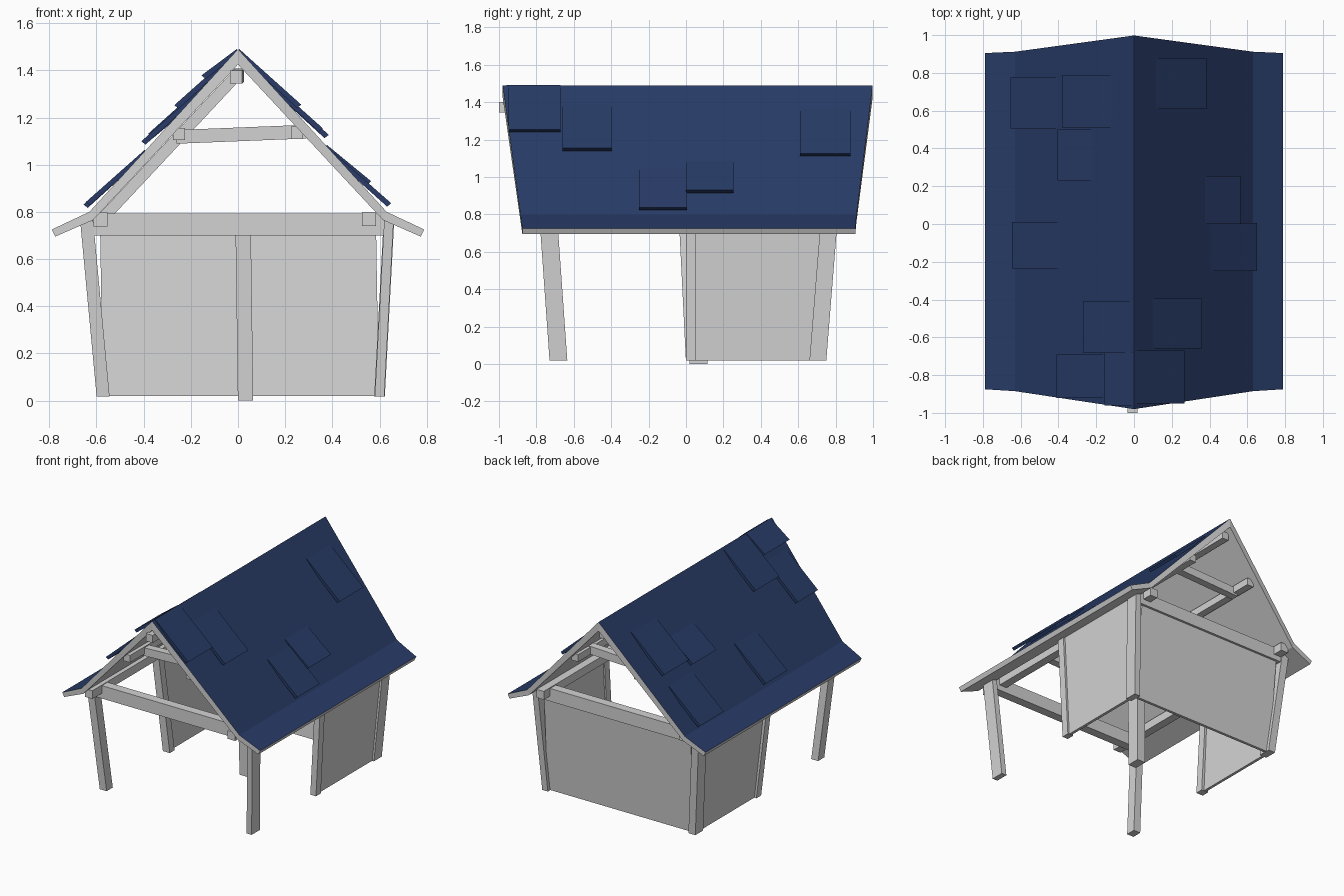
import bpy, bmesh
from mathutils import Vector as V

if "Cube" in bpy.data.objects:
    bpy.data.objects.remove(bpy.data.objects["Cube"])


def material(name, color):
    m = bpy.data.materials.new(name)
    m.diffuse_color = (*color, 1)
    m.use_nodes = True
    m.node_tree.nodes["Principled BSDF"].inputs["Base Color"].default_value = m.diffuse_color
    return m


GREY = material("pale grey wood", (0.65, 0.65, 0.65))
BLUE = material("dark blue roofing", (0.021, 0.044, 0.135))


def finish(name, bm, mats):
    bmesh.ops.recalc_face_normals(bm, faces=bm.faces)
    me = bpy.data.meshes.new(name)
    bm.to_mesh(me)
    bm.free()
    for m in mats:
        me.materials.append(m)
    ob = bpy.data.objects.new(name, me)
    bpy.context.collection.objects.link(ob)
    return ob


def loft(name, ring_a, ring_b, mat):
    """Closed solid between two rings with equal point counts."""
    bm = bmesh.new()
    a = [bm.verts.new(p) for p in ring_a]
    b = [bm.verts.new(p) for p in ring_b]
    n = len(a)
    bm.faces.new(a)
    bm.faces.new(b)
    for i in range(n):
        bm.faces.new((a[i], a[(i + 1) % n], b[(i + 1) % n], b[i]))
    return finish(name, bm, [mat])


def bar(name, a, b, u, v, mat=GREY):
    """Straight timber from a to b with full cross-section vectors u and v."""
    u, v = V(u) / 2, V(v) / 2
    ring = lambda p: [V(p) - u - v, V(p) + u - v, V(p) + u + v, V(p) - u + v]
    return loft(name, ring(a), ring(b), mat)


X, Y, Z = V((1, 0, 0)), V((0, 1, 0)), V((0, 0, 1))

# roof shell: kinked gable section, ends slanted towards the ridge
top = [(-0.79, 0.725), (-0.63, 0.80), (0, 1.49), (0.63, 0.80), (0.79, 0.725)]
under = [(-0.775, 0.695), (-0.615, 0.765), (0, 1.425), (0.615, 0.765), (0.775, 0.695)]
front_y = [-0.875, -0.885, -0.98, -0.885, -0.875]
back_y = [0.905, 0.912, 0.998, 0.912, 0.905]
bm = bmesh.new()
rows = [[bm.verts.new((x, y, z)) for (x, z), y in zip(sec, ys)]
        for sec, ys in ((top, front_y), (top, back_y), (under, back_y), (under, front_y))]
for r in range(4):
    p, q = rows[r], rows[(r + 1) % 4]
    for i in range(4):
        f = bm.faces.new((p[i], p[i + 1], q[i + 1], q[i]))
        f.material_index = 1 if r == 0 else 0
for i in (0, 4):
    bm.faces.new([r[i] for r in rows])
finish("roof", bm, [GREY, BLUE])


# loose shingles: upper edge flush with the roof, lower edge lifted
def roof_z(x):
    return 1.49 - 1.095 * abs(x)


shingles = [  # x upper, x lower, y front, y back
    (-0.405, -0.655, 0.505, 0.775), (-0.115, -0.38, 0.51, 0.79),
    (-0.22, -0.405, 0.23, 0.50), (-0.395, -0.645, -0.235, 0.01),
    (-0.015, -0.27, -0.68, -0.41), (-0.155, -0.41, -0.92, -0.69),
    (-0.005, -0.155, -0.96, -0.68),
    (0.12, 0.385, 0.61, 0.88), (0.375, 0.565, 0.0, 0.255),
    (0.41, 0.65, -0.25, 0.005), (0.10, 0.36, -0.66, -0.395),
    (0.005, 0.268, -0.95, -0.67)]
for x0, x1, y0, y1 in shingles:
    s = 1 if x1 > 0 else -1
    sec = [(x0, roof_z(x0) - 0.02), (x0, roof_z(x0) + 0.006),
           (x1 + 0.012 * s - 0.012 * s, roof_z(x1) + 0.058),
           (x1 - 0.018 * s, roof_z(x1) + 0.044)]
    loft("shingle", [(x, y0, z) for x, z in sec], [(x, y1, z) for x, z in sec], BLUE)

# leaning posts: bottom centre, top centre, x and y size
posts = {
    "front_left_post": ((-0.572, -0.685), (-0.642, -0.735), 0.055, 0.07),
    "front_right_post": ((0.600, -0.682), (0.640, -0.735), 0.04, 0.095),
    "middle_left_post": ((-0.572, 0.027), (-0.642, -0.01), 0.055, 0.055),
    "middle_right_post": ((0.600, 0.027), (0.640, 0.027), 0.045, 0.055),
    "back_left_post": ((-0.572, 0.705), (-0.642, 0.765), 0.055, 0.09),
    "back_right_post": ((0.600, 0.705), (0.640, 0.765), 0.045, 0.09)}
for name, (b, t, sx, sy) in posts.items():
    bar(name, (*b, 0.018), (*t, 0.765), X * sx, Y * sy)
bar("centre_post", (0.032, 0.067, 0), (0.022, 0.05, 0.72), X * 0.065, Y * 0.095)

# wall panels around the rear half
bar("left_wall", (-0.575, 0.36, 0.02), (-0.638, 0.375, 0.77), X * 0.02, Y * 0.69)
bar("right_wall", (0.600, 0.36, 0.02), (0.638, 0.385, 0.77), X * 0.02, Y * 0.69)
bar("back_wall", (0.012, 0.715, 0.02), (0, 0.775, 0.75), X * 1.17, Y * 0.02)

# cross beams and collar ties
for name, y in (("front", -0.73), ("middle", 0.03), ("back", 0.765)):
    bar(name + "_tie_beam", (-0.635, y, 0.747), (0.62, y, 0.747), Y * 0.065, Z * 0.093)
for name, y in (("front", -0.72), ("back", 0.74)):
    bar(name + "_collar_tie", (-0.26, y, 1.118), (0.29, y, 1.14), Y * 0.055, Z * 0.058)

# lengthwise purlins and ridge beam
for name, x, z, y, s in (("left_eave_purlin", -0.583, 0.768, 0.87, 0.06),
                         ("right_eave_purlin", 0.556, 0.77, 0.87, 0.06),
                         ("left_purlin", -0.25, 1.13, 0.91, 0.052),
                         ("right_purlin", 0.25, 1.135, 0.91, 0.052)):
    bar(name, (x, -y, z), (x, y, z), X * s, Z * s)
bar("ridge_beam", (-0.008, -1.0, 1.372), (0, 0.95, 1.38), X * 0.052, Z * 0.055)

# rafter below the left slope
bar("left_rafter", (-0.59, 0.04, 0.755), (-0.01, 0.04, 1.375), Y * 0.06, Z * 0.07)
